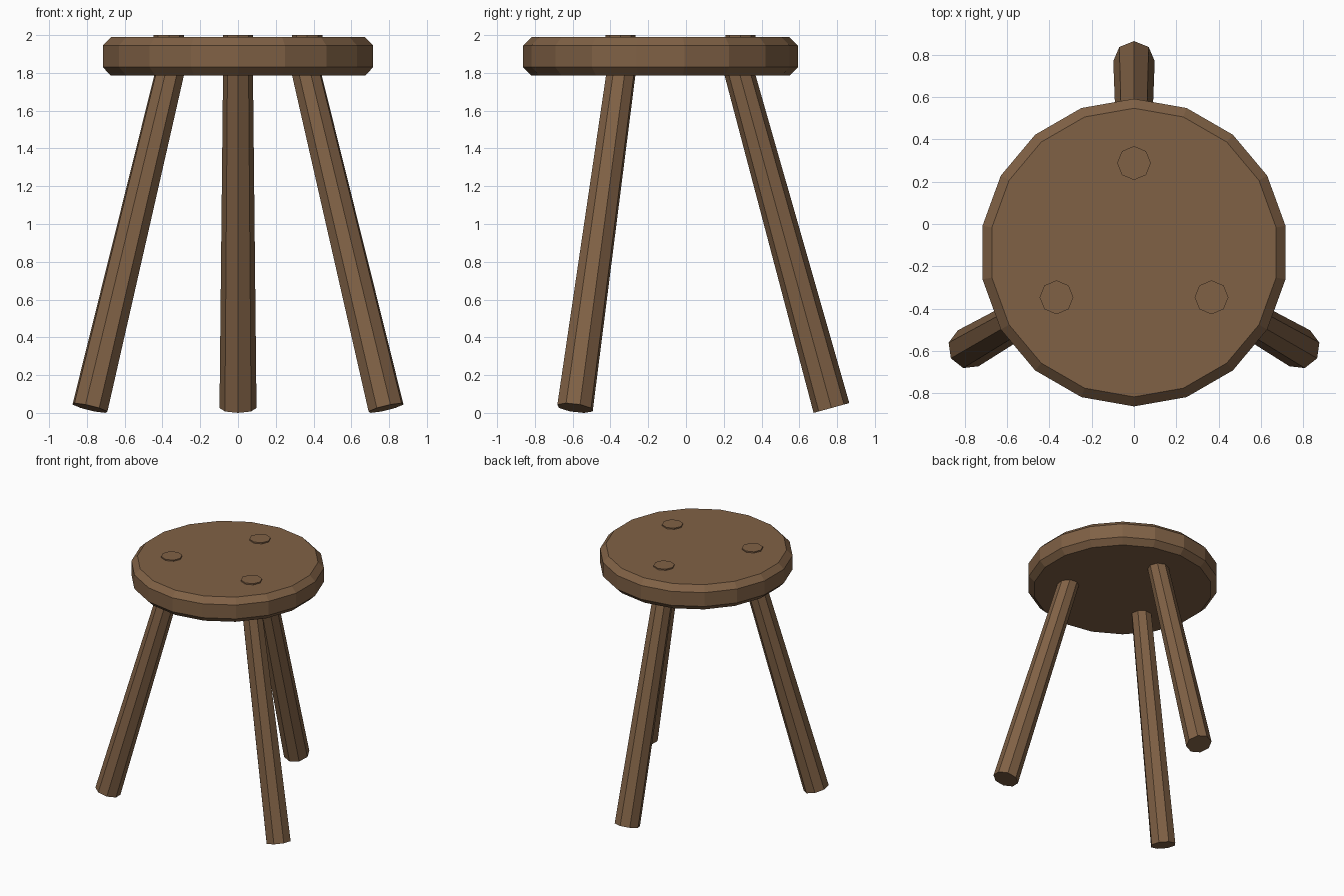
import bpy, bmesh, math
from mathutils import Vector, Matrix

if "Cube" in bpy.data.objects:
    bpy.data.objects.remove(bpy.data.objects["Cube"])

wood = bpy.data.materials.new("brown wood")
wood.diffuse_color = (0.216, 0.120, 0.060, 1)
wood.use_nodes = True
wood.node_tree.nodes["Principled BSDF"].inputs["Base Color"].default_value = wood.diffuse_color

CENTRE_Y = -0.135


def loft(name, rings, sides):
    """Join rings of (centre, radius, axis frame) into a closed solid."""
    bm = bmesh.new()
    loops = []
    for centre, radius, frame in rings:
        loop = []
        for i in range(sides):
            a = math.pi / 2 + 2 * math.pi * i / sides
            p = frame @ Vector((radius * math.cos(a), radius * math.sin(a), 0))
            loop.append(bm.verts.new(Vector(centre) + p))
        loops.append(loop)
    for lo, hi in zip(loops, loops[1:]):
        for i in range(sides):
            j = (i + 1) % sides
            bm.faces.new((lo[i], lo[j], hi[j], hi[i]))
    bm.faces.new(loops[0][::-1])
    bm.faces.new(loops[-1])
    bmesh.ops.recalc_face_normals(bm, faces=bm.faces)
    me = bpy.data.meshes.new(name)
    bm.to_mesh(me)
    bm.free()
    me.materials.append(wood)
    ob = bpy.data.objects.new(name, me)
    bpy.context.collection.objects.link(ob)
    return ob


# Round seat with chamfered rims
flat = Matrix.Identity(3)
profile = [(1.785, 0.682), (1.83, 0.727), (1.945, 0.727), (1.99, 0.682)]
loft("seat", [((0, CENTRE_Y, z), r, flat) for z, r in profile], 18)

# Splayed tapered legs, each with a peg end showing on top of the seat
foot, top = Vector((0, 0.905, 0.026)), Vector((0, 0.412, 1.82))
tilt = Matrix.Rotation(math.atan2(foot.y - top.y, top.z - foot.z), 3, 'X')
for name, angle in (("back", 0), ("left", 120), ("right", 240)):
    place = (Matrix.Translation((0, CENTRE_Y, 0))
             @ Matrix.Rotation(math.radians(angle), 4, 'Z'))
    leg = loft(name + "_leg", [(foot, 0.098, tilt), (top, 0.079, tilt)], 8)
    leg.data.transform(place)
    peg_at = place @ Vector((0, 0.423, 0))
    loft(name + "_peg", [((peg_at.x, peg_at.y, 1.97), 0.08, flat),
                         ((peg_at.x, peg_at.y, 2.0), 0.08, flat)], 8)
